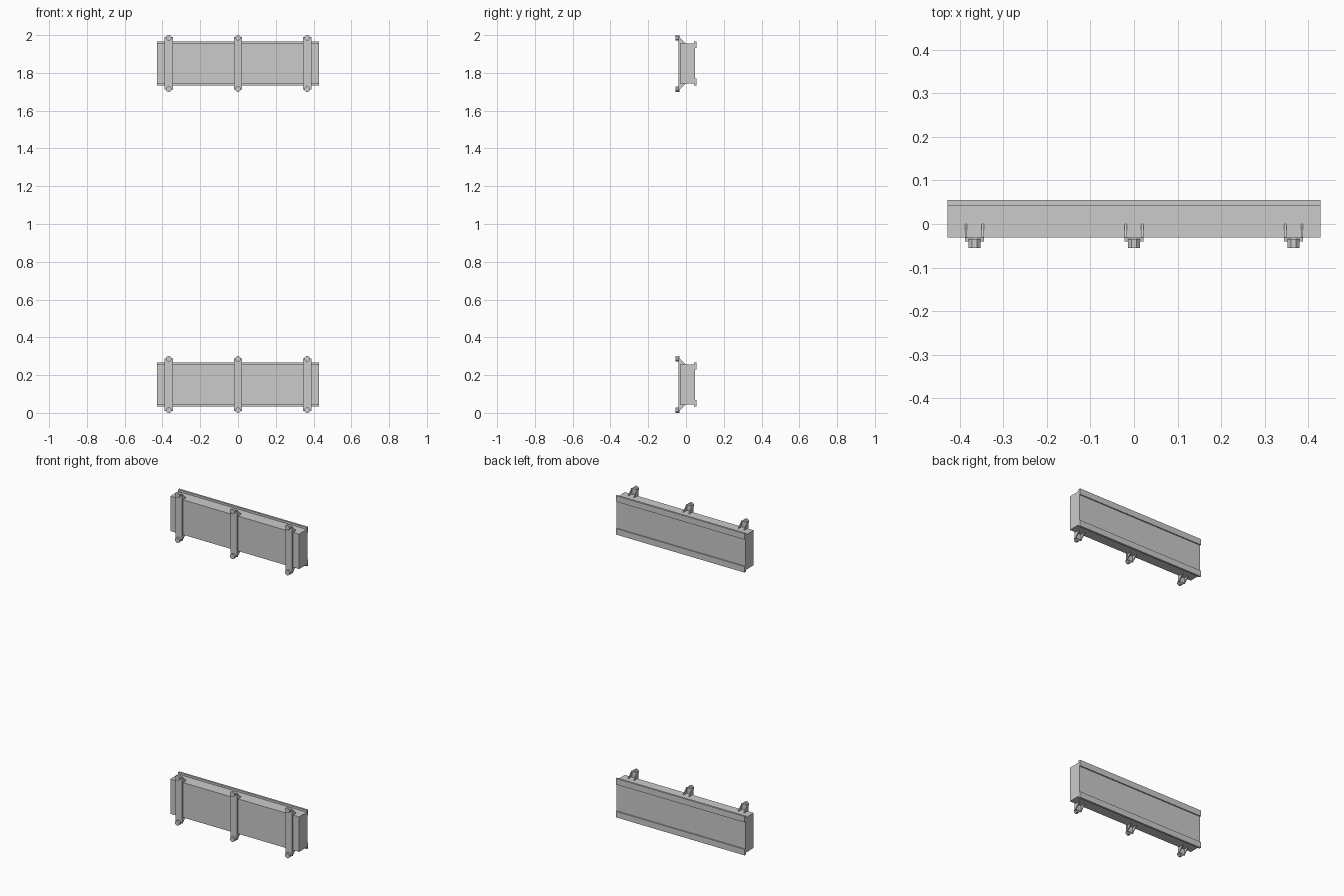
import bpy, bmesh, math
from mathutils import Matrix

if "Cube" in bpy.data.objects:
    bpy.data.objects.remove(bpy.data.objects["Cube"])

MID = 0.15          # half height of one rail
OFFSETS = (0.0, 1.7)


def finish(name, bm):
    bmesh.ops.recalc_face_normals(bm, faces=bm.faces)
    me = bpy.data.meshes.new(name)
    bm.to_mesh(me)
    bm.free()
    ob = bpy.data.objects.new(name, me)
    bpy.context.collection.objects.link(ob)
    return ob


def extrude_x(name, profile, x0, x1):
    """Extrude a (y, z) profile along x."""
    bm = bmesh.new()
    f = bm.faces.new([bm.verts.new((x0, y, z)) for y, z in profile])
    ext = bmesh.ops.extrude_face_region(bm, geom=[f])
    verts = [g for g in ext["geom"] if isinstance(g, bmesh.types.BMVert)]
    bmesh.ops.translate(bm, verts=verts, vec=(x1 - x0, 0, 0))
    return finish(name, bm)


def box(name, x0, x1, y0, y1, z0, z1):
    return extrude_x(name, [(y0, z0), (y1, z0), (y1, z1), (y0, z1)], x0, x1)


def knob(name, x, y0, y1, z, r):
    bm = bmesh.new()
    m = (Matrix.Translation((x, (y0 + y1) / 2, z)) @ Matrix.Rotation(math.pi / 2, 4, "X")
         @ Matrix.Rotation(math.pi / 8, 4, "Z"))
    r /= math.cos(math.pi / 8)
    bmesh.ops.create_cone(bm, cap_ends=True, segments=8, radius1=r, radius2=r,
                          depth=y1 - y0, matrix=m)
    return finish(name, bm)


for label, off in zip(("lower", "upper"), OFFSETS):
    c = off + MID
    # Housing with stepped lips along the back edges
    profile = [(-0.031, -0.105), (0.043, -0.105), (0.043, -0.117), (0.055, -0.117),
               (0.055, -0.081), (0.048, -0.081)]
    profile += [(y, -z) for y, z in reversed(profile)]
    extrude_x(label + "_housing", [(y, c + z) for y, z in profile], -0.428, 0.428)

    for i, x in enumerate((-0.366, 0, 0.366)):
        tag = f"{label}_{i + 1}"
        # Vertical strap across the front
        box(tag + "_strap", x - 0.022, x + 0.022, -0.04, -0.031, c - 0.139, c + 0.139)
        for side, s in (("bottom", -1), ("top", 1)):
            # Faceted knob at each strap end
            knob(f"{tag}_{side}_knob", x, -0.055, -0.034, c + s * 0.136, 0.014)
            # Pair of triangular gussets bracing the strap to the housing
            tri = [(-0.031, c + s * 0.105), (-0.031, c + s * 0.136), (0, c + s * 0.105)]
            for k, gx in (("left", -0.019), ("right", 0.019)):
                extrude_x(f"{tag}_{side}_{k}_gusset", tri, x + gx - 0.0025, x + gx + 0.0025)
